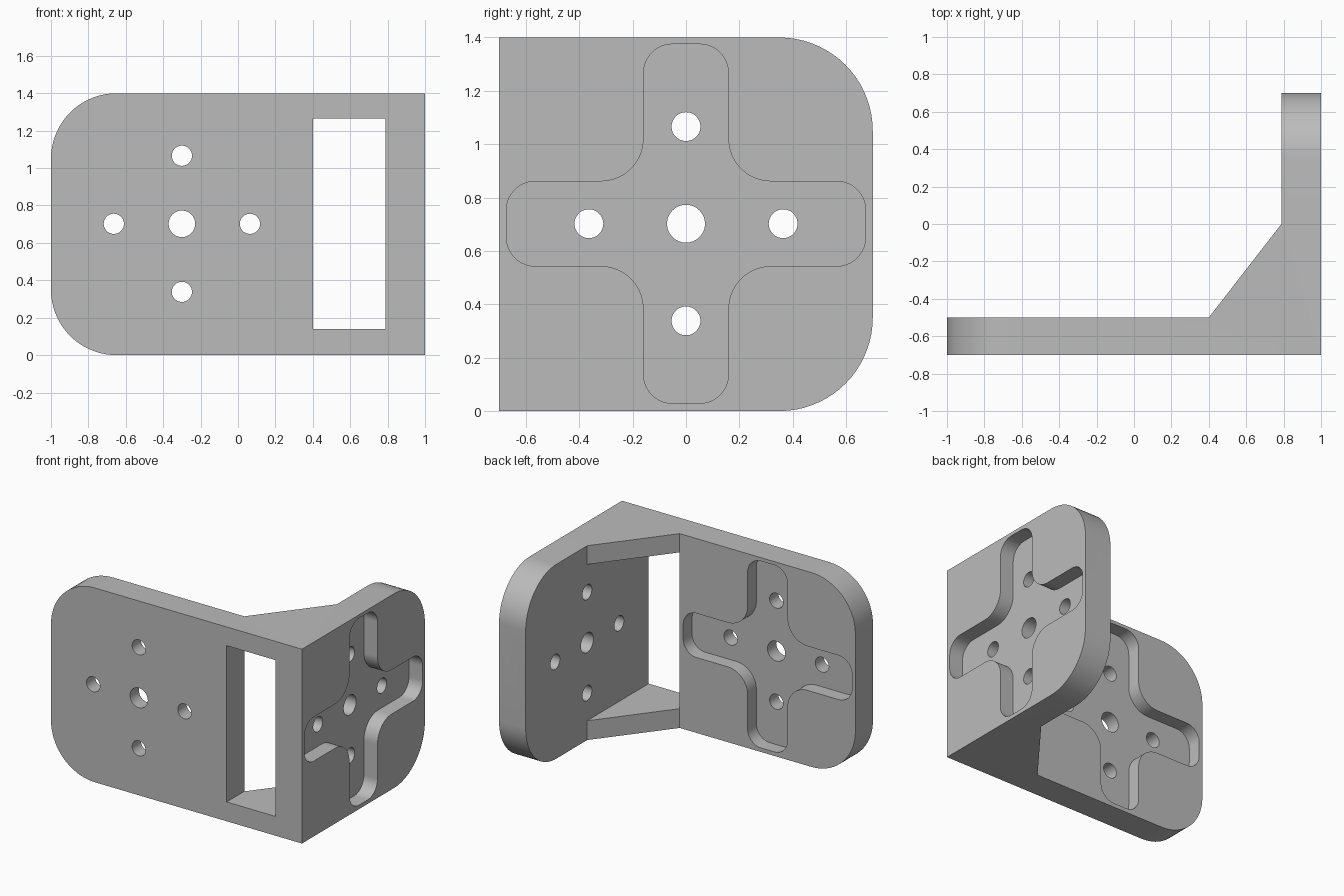
import bpy
import bmesh
from math import cos, sin, pi, tau
from mathutils import Vector

if "Cube" in bpy.data.objects:
    bpy.data.objects.remove(bpy.data.objects["Cube"], do_unlink=True)

HEIGHT = 1.4
MID_Z = 0.702
INNER_X = 0.788      # inner face of the side plate
INNER_Y = -0.5       # inner face of the front plate
HOLE_X = -0.3        # centre of the front hole pattern
STEPS = 18

grey = bpy.data.materials.new("plain grey")
grey.use_nodes = True
grey.diffuse_color = (0.5, 0.5, 0.5, 1)
grey.node_tree.nodes["Principled BSDF"].inputs["Base Color"].default_value = (0.5, 0.5, 0.5, 1)


def rounded(corners):
    """Outline from right-angled (x, y, radius) corners."""
    outline = []
    for i, (x, y, r) in enumerate(corners):
        p = Vector((x, y))
        if r == 0:
            outline.append(p)
            continue
        u = (Vector(corners[i - 1][:2]) - p).normalized()
        v = (Vector(corners[(i + 1) % len(corners)][:2]) - p).normalized()
        centre = p + (u + v) * r
        for k in range(STEPS + 1):
            t = k / STEPS * pi / 2
            outline.append(centre - (v * cos(t) + u * sin(t)) * r)
    return outline


def circle(cx, cy, r, n=48):
    return [(cx + r * cos(tau * k / n), cy + r * sin(tau * k / n)) for k in range(n)]


def cross(cx, cy, arm=0.159, reach=0.673, tip=0.108, inner=0.16):
    """Four-armed outline with rounded tips and filleted inner corners."""
    corners = []
    for c, s in ((1, 0), (0, 1), (-1, 0), (0, -1)):
        for a, b, r in ((reach, -arm, tip), (reach, arm, tip), (arm, arm, inner)):
            corners.append((cx + a * c - b * s, cy + a * s + b * c, r))
    return rounded(corners)


def prism(name, outline, axis, start, end):
    """Extrude a 2D outline along an axis."""
    place = {"x": lambda a, b, d: (d, a, b),
             "y": lambda a, b, d: (a, d, b),
             "z": lambda a, b, d: (a, b, d)}[axis]
    bm = bmesh.new()
    rings = [[bm.verts.new(place(a, b, d)) for a, b in outline] for d in (start, end)]
    n = len(outline)
    for ring in rings:
        bm.faces.new(ring)
    for i in range(n):
        j = (i + 1) % n
        bm.faces.new((rings[0][i], rings[0][j], rings[1][j], rings[1][i]))
    bmesh.ops.recalc_face_normals(bm, faces=bm.faces)
    mesh = bpy.data.meshes.new(name)
    bm.to_mesh(mesh)
    bm.free()
    mesh.materials.append(grey)
    obj = bpy.data.objects.new(name, mesh)
    bpy.context.collection.objects.link(obj)
    return obj


def combine(target, tool, operation):
    """Apply a boolean and discard the tool."""
    tool.hide_render = True
    mod = target.modifiers.new(tool.name, "BOOLEAN")
    mod.object = tool
    mod.operation = operation
    mod.solver = "EXACT"
    bpy.context.view_layer.objects.active = target
    bpy.ops.object.modifier_apply(modifier=mod.name)
    bpy.data.objects.remove(tool, do_unlink=True)


# Angle bracket body: two plates joined by a sloped web
plan = [(-1, -0.7), (1, -0.7), (1, 0.7), (INNER_X, 0.7),
        (INNER_X, 0), (0.4, INNER_Y), (-1, INNER_Y)]
bracket = prism("angle_bracket", plan, "z", 0, HEIGHT)

# Rounded free ends of both plates
R = 0.35
combine(bracket, prism("front_plate_outline", rounded(
    [(-1, 0, R), (1.2, 0, 0), (1.2, HEIGHT, 0), (-1, HEIGHT, R)]), "y", -1, 1), "INTERSECT")
combine(bracket, prism("side_plate_outline", rounded(
    [(-1, 0, 0), (0.7, 0, R), (0.7, HEIGHT, R), (-1, HEIGHT, 0)]), "x", -1.2, 1.2), "INTERSECT")

# Window through the front plate, leaving a web at top and bottom
combine(bracket, prism("window_cutter", [
    (0.4, 0.139), (INNER_X, 0.139), (INNER_X, 1.265), (0.4, 1.265)], "y", -0.9, 0), "DIFFERENCE")

# Cross-shaped pockets: inside of the front plate, outside of the side plate
combine(bracket, prism("front_pocket_cutter", cross(HOLE_X, MID_Z),
                       "y", INNER_Y - 0.1, INNER_Y + 0.1), "DIFFERENCE")
combine(bracket, prism("side_pocket_cutter", cross(0, MID_Z), "x", 0.892, 1.1), "DIFFERENCE")

# Bolt holes: a larger centre hole with four around it
for axis, centre, start, end in (("y", HOLE_X, -0.9, -0.3), ("x", 0, 0.6, 1.2)):
    for da, db, r in ((0, 0, 0.071), (1, 0, 0.054), (-1, 0, 0.054), (0, 1, 0.054), (0, -1, 0.054)):
        hole = circle(centre + 0.364 * da, MID_Z + 0.364 * db, r)
        combine(bracket, prism("hole_cutter", hole, axis, start, end), "DIFFERENCE")

# Smooth the curved walls, keep edges crisp
bpy.ops.object.select_all(action="DESELECT")
bracket.select_set(True)
bpy.context.view_layer.objects.active = bracket
bpy.ops.object.shade_smooth_by_angle(angle=pi / 6)
